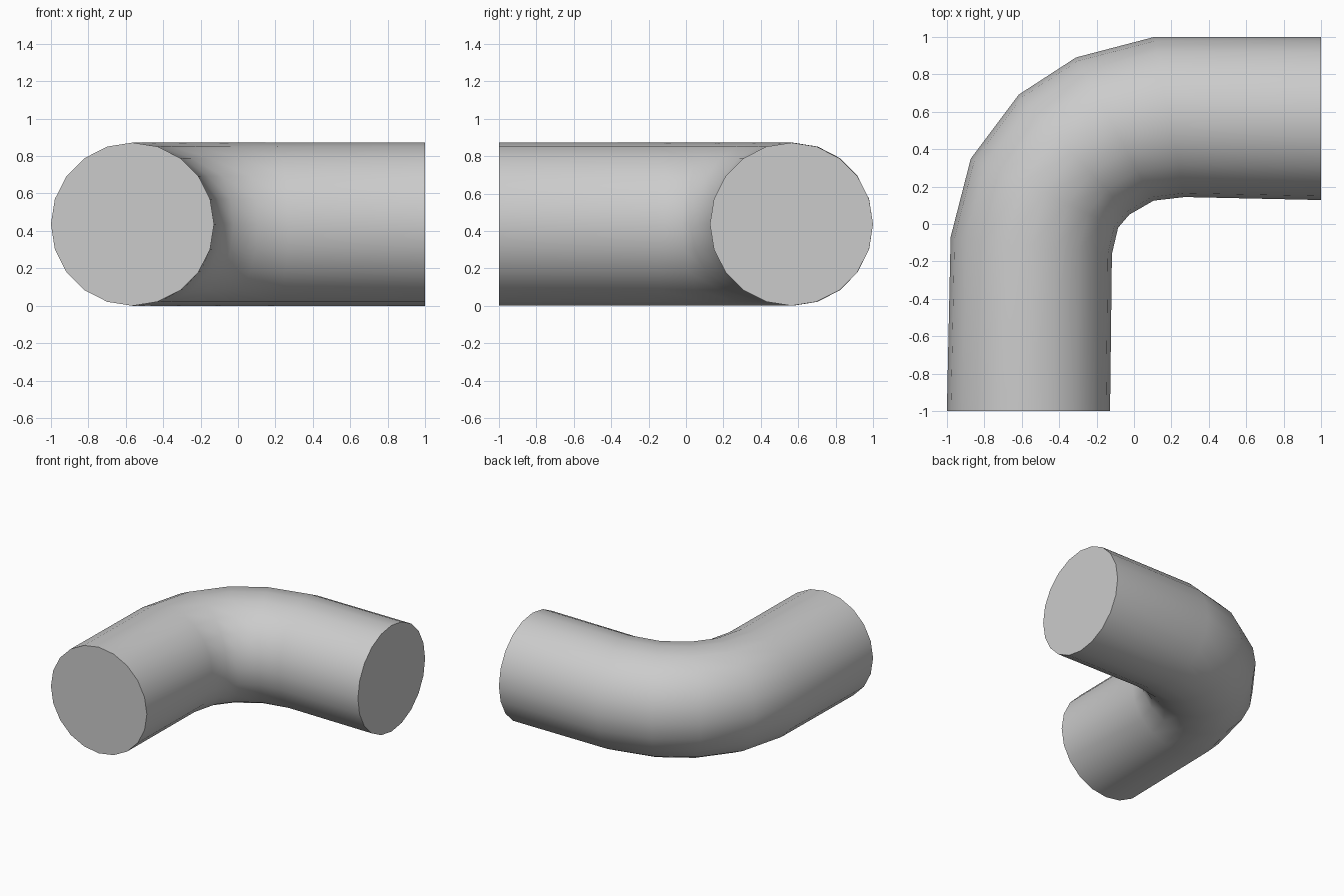
import bpy, bmesh, math
from mathutils import Vector

if "Cube" in bpy.data.objects:
    bpy.data.objects.remove(bpy.data.objects["Cube"])

SIDES, R = 20, 0.436

# Each ring of the elbow: outer and inner point in plan
rings = [((-1, -1), (-0.128, -1)),
         ((-0.98, -0.07), (-0.118, -0.16)),
         ((-0.872, 0.35), (-0.085, -0.02)),
         ((-0.615, 0.692), (-0.025, 0.05)),
         ((-0.31, 0.89), (0.105, 0.125)),
         ((0.11, 1), (0.27, 0.144)),
         ((1, 1), (1, 0.128))]

bm = bmesh.new()
loops = []
for outer, inner in rings:
    o, i = Vector((*outer, R)), Vector((*inner, R))
    mid, half = (o + i) / 2, (o - i) / 2
    loop = []
    for k in range(SIDES):
        a = 2 * math.pi * k / SIDES
        loop.append(bm.verts.new(mid + half * math.cos(a) + Vector((0, 0, R * math.sin(a)))))
    loops.append(loop)

# Pipe wall
for a, b in zip(loops, loops[1:]):
    for k in range(SIDES):
        n = (k + 1) % SIDES
        bm.faces.new((a[k], a[n], b[n], b[k]))

# Flat end caps
bm.faces.new(loops[0])
bm.faces.new(loops[-1])
bmesh.ops.recalc_face_normals(bm, faces=bm.faces)

mesh = bpy.data.meshes.new("pipe_elbow")
bm.to_mesh(mesh)
bm.free()
elbow = bpy.data.objects.new("pipe_elbow", mesh)
bpy.context.collection.objects.link(elbow)

# Smooth wall, sharp rims
bpy.context.view_layer.objects.active = elbow
elbow.select_set(True)
bpy.ops.object.shade_smooth_by_angle(angle=math.radians(50))
